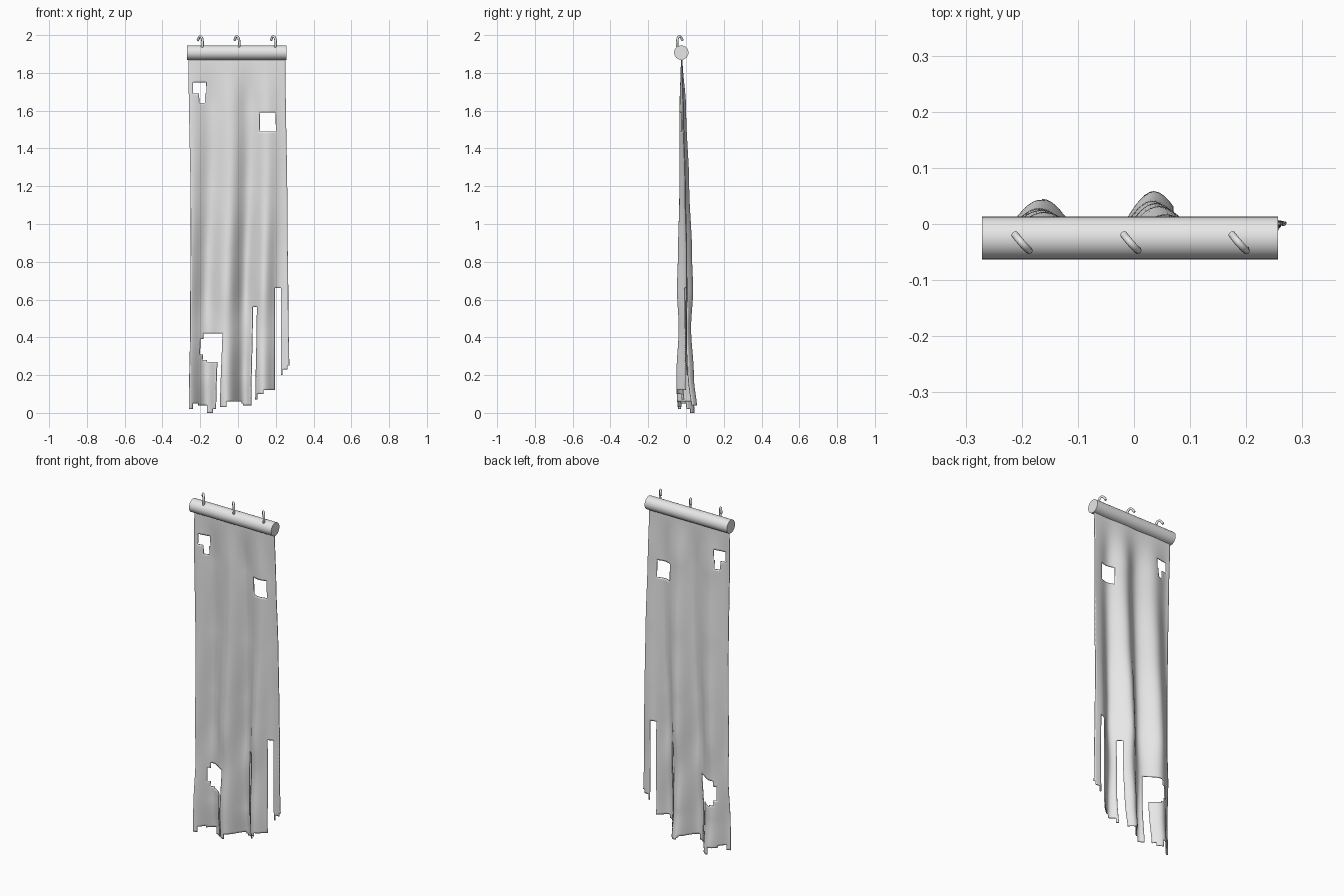
import bpy, bmesh, math
from mathutils import Vector

cube = bpy.data.objects.get("Cube")
if cube:
    bpy.data.objects.remove(cube)

grey = bpy.data.materials.new("plain grey")
grey.use_nodes = True
grey.diffuse_color = (0.8, 0.8, 0.8, 1)
grey.node_tree.nodes["Principled BSDF"].inputs["Base Color"].default_value = (0.8, 0.8, 0.8, 1)


def add(name, data):
    obj = bpy.data.objects.new(name, data)
    bpy.context.collection.objects.link(obj)
    data.materials.append(grey)
    return obj


def lookup(table, key):
    """Smooth interpolation through (key, value) pairs in rising order."""
    if key <= table[0][0]:
        return table[0][1]
    for (a, va), (b, vb) in zip(table, table[1:]):
        if key <= b:
            t = (key - a) / (b - a)
            return va + (vb - va) * t * t * (3 - 2 * t)
    return table[-1][1]


# Horizontal rod
bpy.ops.mesh.primitive_cylinder_add(vertices=32, radius=0.038, depth=0.528,
                                    location=(-0.007, -0.025, 1.907),
                                    rotation=(0, math.pi / 2, 0))
rod = bpy.context.object
rod.name = "rod"
rod.data.materials.append(grey)
bpy.ops.object.shade_smooth_by_angle(angle=math.radians(40))

# Three bent hooks on top of the rod
HOOK = [(0.008, -0.042, 1.925), (0.013, -0.047, 1.96),
        (0.001, -0.035, 1.993), (-0.013, -0.018, 1.972)]
for side, x in (("right", -0.2), ("middle", -0.006), ("left", 0.187)):
    curve = bpy.data.curves.new("hook_" + side, "CURVE")
    curve.dimensions = "3D"
    curve.bevel_depth = 0.0065
    curve.bevel_resolution = 2
    curve.use_fill_caps = True
    curve.resolution_u = 6
    spline = curve.splines.new("BEZIER")
    spline.bezier_points.add(len(HOOK) - 1)
    for point, co in zip(spline.bezier_points, HOOK):
        point.co = Vector(co) + Vector((x, 0, 0))
        point.handle_left_type = point.handle_right_type = "AUTO"
    add("hook_" + side, curve)

# Cloth: fold depth and mean position by height
AMP = [(0, .054), (.2, .045), (.45, .031), (.65, .041), (.85, .036),
       (1.2, .025), (1.6, .016), (1.88, .002)]
MEAN = [(0, .002), (.2, -.008), (.85, -.008), (1.2, -.011), (1.6, -.018), (1.88, -.023)]
SHIFT = [(0, -.013), (.6, 0)]
RIGHT_EDGE = [(0, -.26), (.5, -.252), (1.0, -.25), (1.88, -.262)]
LEFT_EDGE = [(0, .275), (.6, .266), (1.0, .262), (1.88, .251)]

# Torn openings as (x0, x1, z0, z1)
HOLES = [(-.233, -.164, 1.69, 1.746), (-.202, -.175, 1.64, 1.70),
         (.122, .206, 1.487, 1.593),
         (-.185, -.087, .28, .423), (-.2, -.15, .31, .39), (-.165, -.105, .265, .30),
         (-.106, -.088, 0, .30), (.075, .095, 0, .56), (.190, .222, 0, .66)]
# Ragged hem: (right end of step, height)
HEM = [(-.232, .02), (-.2, .05), (-.155, .035), (-.125, .005), (-.09, .025),
       (-.05, .03), (-.01, .055), (.025, .06), (.035, .045), (.075, .035),
       (.105, .07), (.138, .1), (.165, .125), (.2, .115), (.235, .2),
       (.252, .23), (1, .25)]


def torn(x, z):
    hem = next(h for end, h in HEM if x < end)
    return z < hem or any(a < x < b and c < z < d for a, b, c, d in HOLES)


def fold(x, z):
    drift = 0.012 * math.sin(3.2 * z)
    wave = math.cos(math.tau * (x - 0.05 + drift) / 0.205)
    side = lookup([(-.26, .75), (-.1, .75), (.03, 1.05), (.12, .95), (.25, .3)], x)
    return lookup(MEAN, z) + lookup(AMP, z) * wave * side


COLS, ROWS, TOP = 66, 190, 1.9
bm = bmesh.new()
grid = []
for j in range(ROWS + 1):
    z = TOP * j / ROWS
    lo, hi = lookup(RIGHT_EDGE, z), lookup(LEFT_EDGE, z)
    row = []
    for i in range(COLS + 1):
        t = i / COLS
        x = lo + (hi - lo) * t
        slant = lookup(SHIFT, z) * math.sin(math.pi * t) ** 0.5 if 0 < t < 1 else 0
        row.append(bm.verts.new((x + slant, fold(x, z), z)))
    grid.append(row)
for j in range(ROWS):
    for i in range(COLS):
        x = -.258 + .521 * (i + .5) / COLS
        if not torn(x, TOP * (j + .5) / ROWS):
            bm.faces.new((grid[j][i], grid[j][i + 1], grid[j + 1][i + 1], grid[j + 1][i]))
bmesh.ops.delete(bm, geom=[v for v in bm.verts if not v.link_faces], context="VERTS")
for face in bm.faces:
    face.smooth = True
mesh = bpy.data.meshes.new("cloth")
bm.to_mesh(mesh)
bm.free()
cloth = add("cloth", mesh)
thick = cloth.modifiers.new("thickness", "SOLIDIFY")
thick.thickness = 0.005
thick.offset = 0
